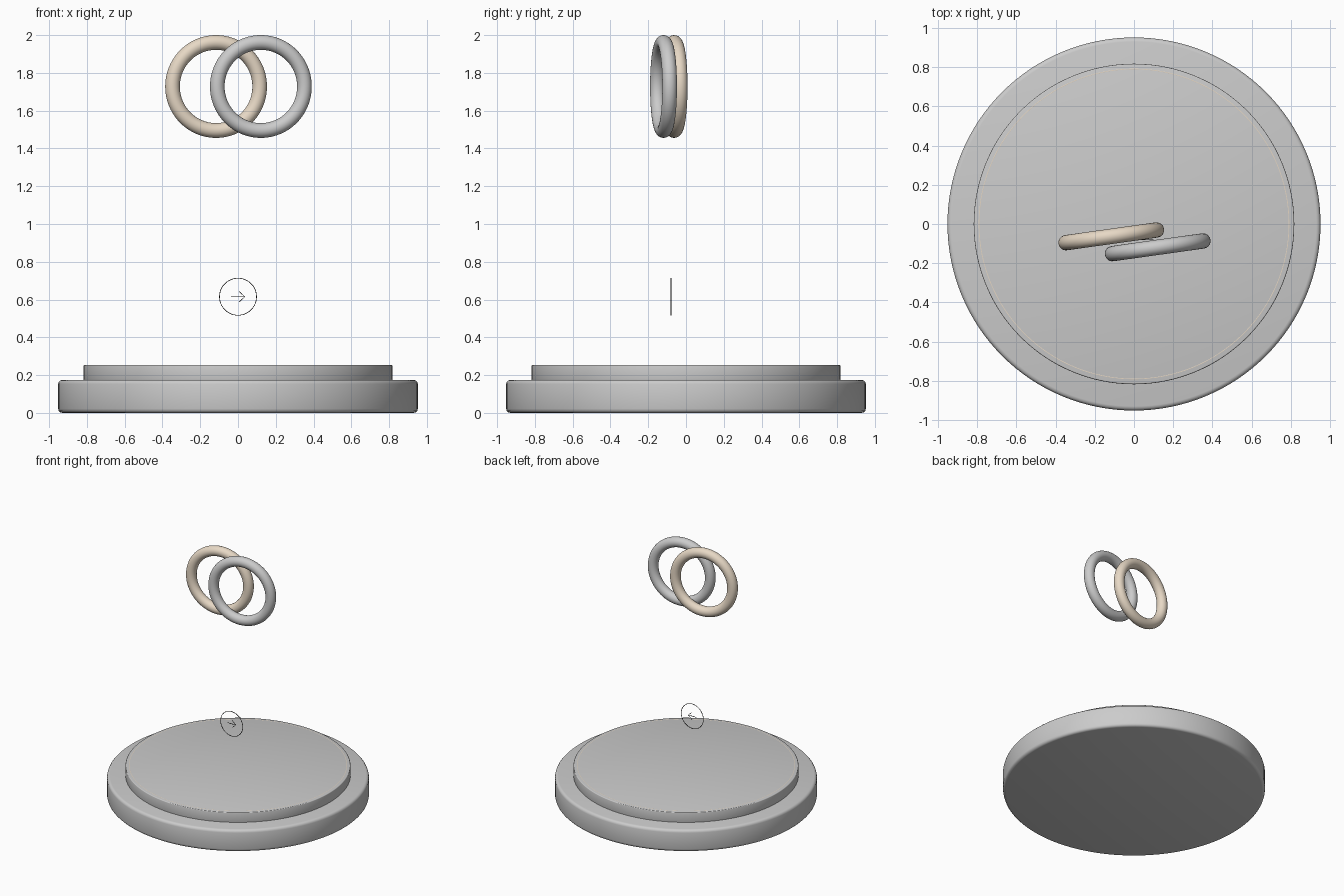
import bpy
import math

if "Cube" in bpy.data.objects:
    bpy.data.objects.remove(bpy.data.objects["Cube"])

TILT = math.radians(8)
gold = bpy.data.materials.new("pale_gold")
gold.diffuse_color = (0.80, 0.69, 0.56, 1)
gold.use_nodes = True
gold.node_tree.nodes["Principled BSDF"].inputs["Base Color"].default_value = gold.diffuse_color


def finish(name, mat=None):
    ob = bpy.context.object
    ob.name = name
    if mat:
        ob.data.materials.append(mat)
    bpy.ops.object.shade_smooth_by_angle(angle=math.radians(40))
    return ob


def disc(name, radius, z0, z1, bevel):
    bpy.ops.mesh.primitive_cylinder_add(vertices=128, radius=radius, depth=z1 - z0,
                                        location=(0, 0, (z0 + z1) / 2))
    ob = bpy.context.object
    mod = ob.modifiers.new("rounded_rim", 'BEVEL')
    mod.width = bevel
    mod.segments = 3
    mod.limit_method = 'ANGLE'
    bpy.ops.object.modifier_apply(modifier=mod.name)
    return finish(name)


def torus(name, major, minor, loc, rot=(0, 0, 0), mat=None, segs=96, sides=24):
    bpy.ops.mesh.primitive_torus_add(major_radius=major, minor_radius=minor, location=loc,
                                     rotation=rot, major_segments=segs, minor_segments=sides)
    return finish(name, mat)


# Two-step round pedestal with a fine inlaid line near the upper edge
disc("pedestal_base", 0.952, 0.0, 0.175, 0.022)
disc("pedestal_top", 0.818, 0.17, 0.254, 0.006)
torus("inlay_line", 0.791, 0.008, (0, 0, 0.2465), mat=gold, segs=128, sides=12)

# Pair of overlapping upright rings, turned slightly
upright = (math.pi / 2, 0, TILT)
torus("gold_ring", 0.233, 0.039, (-0.116, -0.063, 1.728), upright, gold)
torus("silver_ring", 0.233, 0.039, (0.121, -0.119, 1.728), upright)

# Hair-thin floating circle with an arrow pointing right
CY, CZ = -0.08, 0.615
cu = bpy.data.curves.new("arrow_marker", 'CURVE')
cu.dimensions = '3D'
cu.bevel_depth = 0.002
cu.bevel_resolution = 1
circle = [(0.098 * math.cos(i * math.pi / 24), 0.098 * math.sin(i * math.pi / 24)) for i in range(48)]
shaft = [(-0.036, 0), (0.036, 0)]
head = [(0.006, 0.028), (0.036, 0), (0.006, -0.028)]
for pts, closed in ((circle, True), (shaft, False), (head, False)):
    sp = cu.splines.new('POLY')
    sp.points.add(len(pts) - 1)
    sp.use_cyclic_u = closed
    for p, (x, z) in zip(sp.points, pts):
        p.co = (x, CY, CZ + z, 1)
marker = bpy.data.objects.new("arrow_marker", cu)
bpy.context.collection.objects.link(marker)
black = bpy.data.materials.new("black_line")
black.diffuse_color = (0.02, 0.02, 0.02, 1)
black.use_nodes = True
black.node_tree.nodes["Principled BSDF"].inputs["Base Color"].default_value = black.diffuse_color
cu.materials.append(black)
